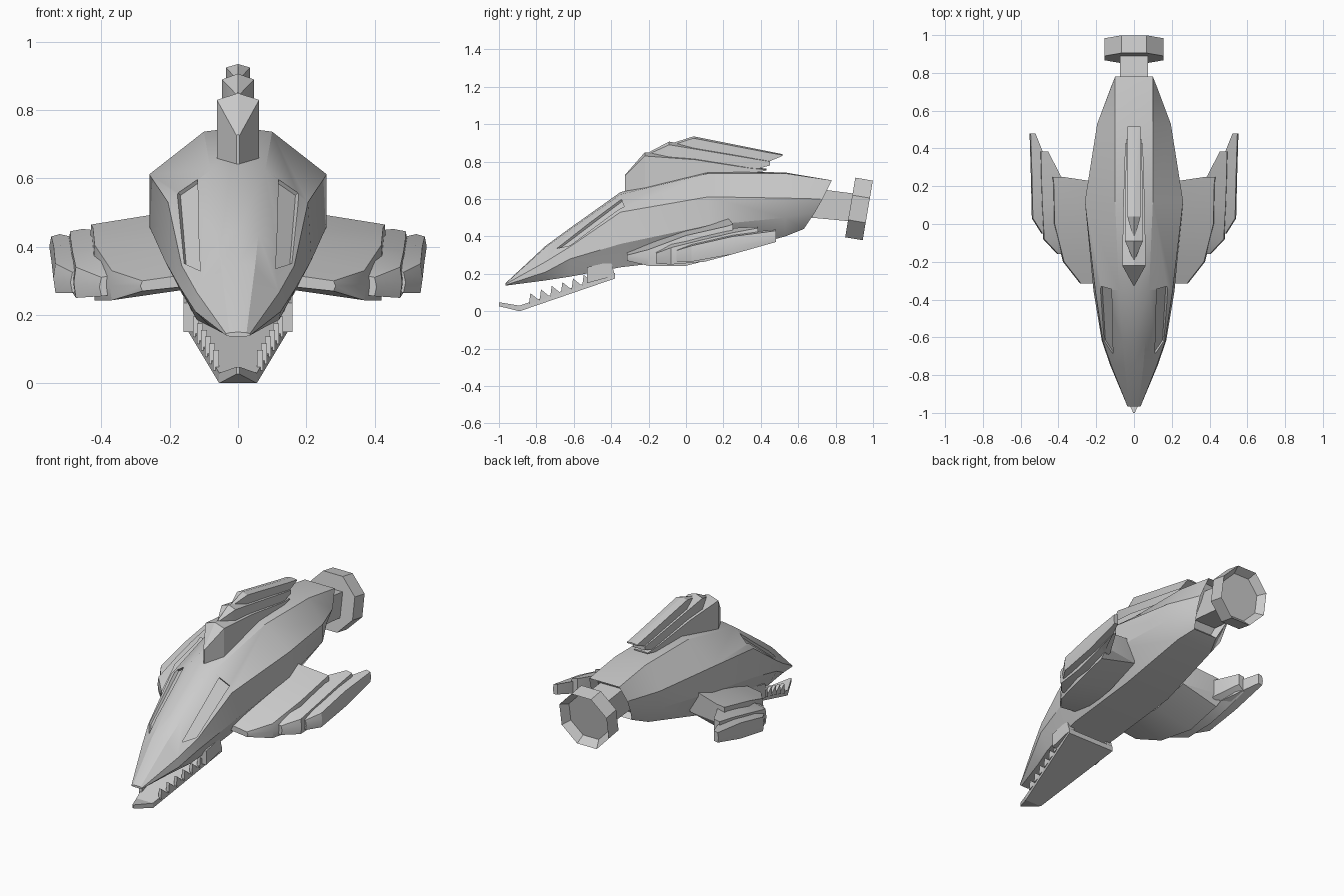
import bpy, bmesh, math
from mathutils import Matrix, Vector

if "Cube" in bpy.data.objects:
    bpy.data.objects.remove(bpy.data.objects["Cube"])


def finish(name, bm, smooth=None):
    bmesh.ops.recalc_face_normals(bm, faces=bm.faces[:])
    me = bpy.data.meshes.new(name)
    bm.to_mesh(me)
    bm.free()
    ob = bpy.data.objects.new(name, me)
    bpy.context.collection.objects.link(ob)
    if smooth:
        bpy.ops.object.select_all(action='DESELECT')
        ob.select_set(True)
        bpy.context.view_layer.objects.active = ob
        bpy.ops.object.shade_smooth_by_angle(angle=math.radians(smooth))
    return ob


def loft(rings, bm=None):
    """Skin closed rings of points and cap both ends; returns bmesh and end cap."""
    bm = bm or bmesh.new()
    vs = [[bm.verts.new(p) for p in r] for r in rings]
    n = len(vs[0])
    for a, b in zip(vs, vs[1:]):
        for i in range(n):
            j = (i + 1) % n
            bm.faces.new((a[i], a[j], b[j], b[i]))
    bm.faces.new(vs[0])
    cap = bm.faces.new(vs[-1])
    bmesh.ops.recalc_face_normals(bm, faces=bm.faces[:])
    return bm, cap


def mirrored(half):
    """Complete a half ring whose first point may lie on the centre plane."""
    return half + [(-x, y, z) for x, y, z in reversed(half) if x > 1e-6]


# Hull: top ridge, top edge, shoulder, lower side, keel edge at each station
stations = [
    (-.965, [(0, .150), (.025, .148), (.035, .145), (.035, .140), (.025, .137)]),
    (-.75, [(0, .350), (.05, .342), (.12, .265), (.125, .210), (.08, .165)]),
    (-.62, [(0, .445), (.06, .437), (.165, .345), (.17, .280), (.12, .185)]),
    (-.35, [(0, .637), (.08, .625), (.205, .530), (.215, .360), (.15, .235)]),
    (.12, [(0, .750), (.10, .737), (.26, .612), (.26, .460), (.15, .290)]),
    (.53, [(0, .742), (.10, .737), (.195, .605), (.195, .500), (.12, .400)]),
]
rings = [mirrored([(x, y, z) for x, z in pts]) for y, pts in stations]
rings.append(mirrored([(0, .78, .70), (.10, .78, .70), (.12, .73, .60), (.11, .69, .53), (.08, .63, .44)]))
bm, cap = loft(rings)
bmesh.ops.inset_region(bm, faces=[cap], thickness=.025)
bmesh.ops.translate(bm, verts=cap.verts[:], vec=(0, -.04, .01))
hull = finish("hull", bm)

# Recessed eye panels, cut into the upper cheeks
bpy.context.view_layer.update()
cutters = []
for s in (1, -1):
    pts = [hull.ray_cast((s * x, y, 2), (0, 0, -1))[1]
           for x, y in ((.118, -.345), (.175, -.33), (.158, -.62), (.11, -.69))]
    n = (pts[2] - pts[0]).cross(pts[3] - pts[1]).normalized()
    n = n if n.z > 0 else -n
    bm, _ = loft([[p - n * .012 for p in pts], [p + n * .05 for p in pts]])
    cutters.append(finish("eye_cutter", bm))
for c in cutters:
    c.hide_render = True
    mod = hull.modifiers.new("eye", 'BOOLEAN')
    mod.object, mod.operation, mod.solver = c, 'DIFFERENCE', 'EXACT'
bpy.ops.object.select_all(action='DESELECT')
bpy.context.view_layer.objects.active = hull
hull.select_set(True)
for m in list(hull.modifiers):
    bpy.ops.object.modifier_apply(modifier=m.name)
for c in cutters:
    bpy.data.objects.remove(c)
bpy.ops.object.shade_smooth_by_angle(angle=math.radians(28))

# Dorsal fin: three overlapping plates (half width, y, ridge z, edge z, base z)
dorsal = [
    [(.004, -.325, .73, .725, .62), (.062, -.22, .85, .83, .60), (.058, .05, .825, .81, .65),
     (.05, .34, .775, .765, .735), (.045, .43, .762, .757, .752)],
    [(.004, -.19, .855, .845, .78), (.047, -.09, .907, .89, .78), (.043, .36, .825, .815, .755),
     (.04, .45, .805, .80, .78)],
    [(.004, -.07, .90, .89, .83), (.035, .04, .935, .925, .83), (.034, .43, .857, .85, .795),
     (.034, .515, .84, .835, .83)],
]
for i, plate in enumerate(dorsal):
    bm, _ = loft([mirrored([(0, y, zr), (w, y, ze), (w, y, zb)]) for w, y, zr, ze, zb in plate])
    finish(f"dorsal_fin_plate_{i + 1}", bm, 25)

# Side fins: plates (y, inner x, outer x, top z in/out, bottom z in/out)
side = [
    [(-.315, .14, .28, .32, .30, .285, .27), (-.20, .15, .37, .37, .33, .275, .243),
     (0, .17, .42, .44, .405, .29, .243), (.22, .18, .425, .505, .455, .36, .30),
     (.25, .38, .43, .47, .465, .36, .32)],
    [(-.16, .33, .40, .325, .31, .265, .255), (-.08, .35, .475, .37, .34, .27, .25),
     (.10, .37, .485, .415, .385, .29, .265), (.25, .385, .49, .445, .42, .34, .305),
     (.385, .455, .492, .452, .445, .385, .35)],
    [(-.05, .41, .485, .335, .325, .28, .265), (.03, .42, .535, .365, .35, .285, .265),
     (.25, .43, .54, .415, .40, .325, .305), (.48, .522, .547, .437, .43, .375, .37)],
]
for s, label in ((1, "right"), (-1, "left")):
    for i, plate in enumerate(side):
        bm, _ = loft([[(s * a, y, ta), (s * b, y, tb), (s * (b + .006), y, (tb + bb) / 2),
                       (s * b, y, bb), (s * a, y, ba)] for y, a, b, ta, tb, ba, bb in plate])
        finish(f"{label}_fin_plate_{i + 1}", bm, 25)

# Lower jaw plate with an upturned pointed tip
bm, _ = loft([mirrored([(w, y, zt), (w, y, zb)]) for w, y, zt, zb in
              ((.004, -1, .048, .027), (.055, -.89, .03, 0), (.16, -.38, .205, .175))])
finish("lower_jaw", bm)

# Jaw hinges and teeth on both edges
for s, label in ((1, "right"), (-1, "left")):
    bm, _ = loft([[(s * x, y, z) for y, z in ((-.53, .15), (-.53, .235), (-.40, .265), (-.38, .19))]
                  for x in (.12, .16)])
    finish(f"{label}_jaw_hinge", bm)
    bm = bmesh.new()
    for k in range(6):
        y = -.84 + k * .057
        x = .045 + (y + .89) * .205
        z = .03 + (y + .89) * .343
        loft([[(s * (x + d), y, z - .01), (s * (x + d), y + .008, z + .05), (s * (x + d), y + .057, z + .01)]
              for d in (0, .018)], bm)
    finish(f"{label}_teeth", bm)

# Tail stalk
bm, _ = loft([mirrored([(.075, y, t), (.075, y, b)]) for y, t, b in ((.62, .665, .505), (.89, .63, .48))])
finish("tail_stalk", bm)

# Octagonal tilted thruster with a recessed rear
bm = bmesh.new()
bmesh.ops.create_cone(bm, cap_ends=True, segments=8, radius1=.175, radius2=.175, depth=.095)
bmesh.ops.rotate(bm, verts=bm.verts[:], matrix=Matrix.Rotation(math.pi / 8, 3, 'Z'))
bm.normal_update()
rear = max(bm.faces, key=lambda f: f.normal.z)
bmesh.ops.inset_region(bm, faces=[rear], thickness=.035)
bmesh.ops.translate(bm, verts=rear.verts[:], vec=(0, 0, -.045))
bm.transform(Matrix.Translation((0, .925, .547)) @ Matrix.Rotation(-(math.pi / 2 + .169), 4, 'X')
             @ Matrix.Diagonal((.97, 1, 1, 1)))
finish("thruster", bm)
